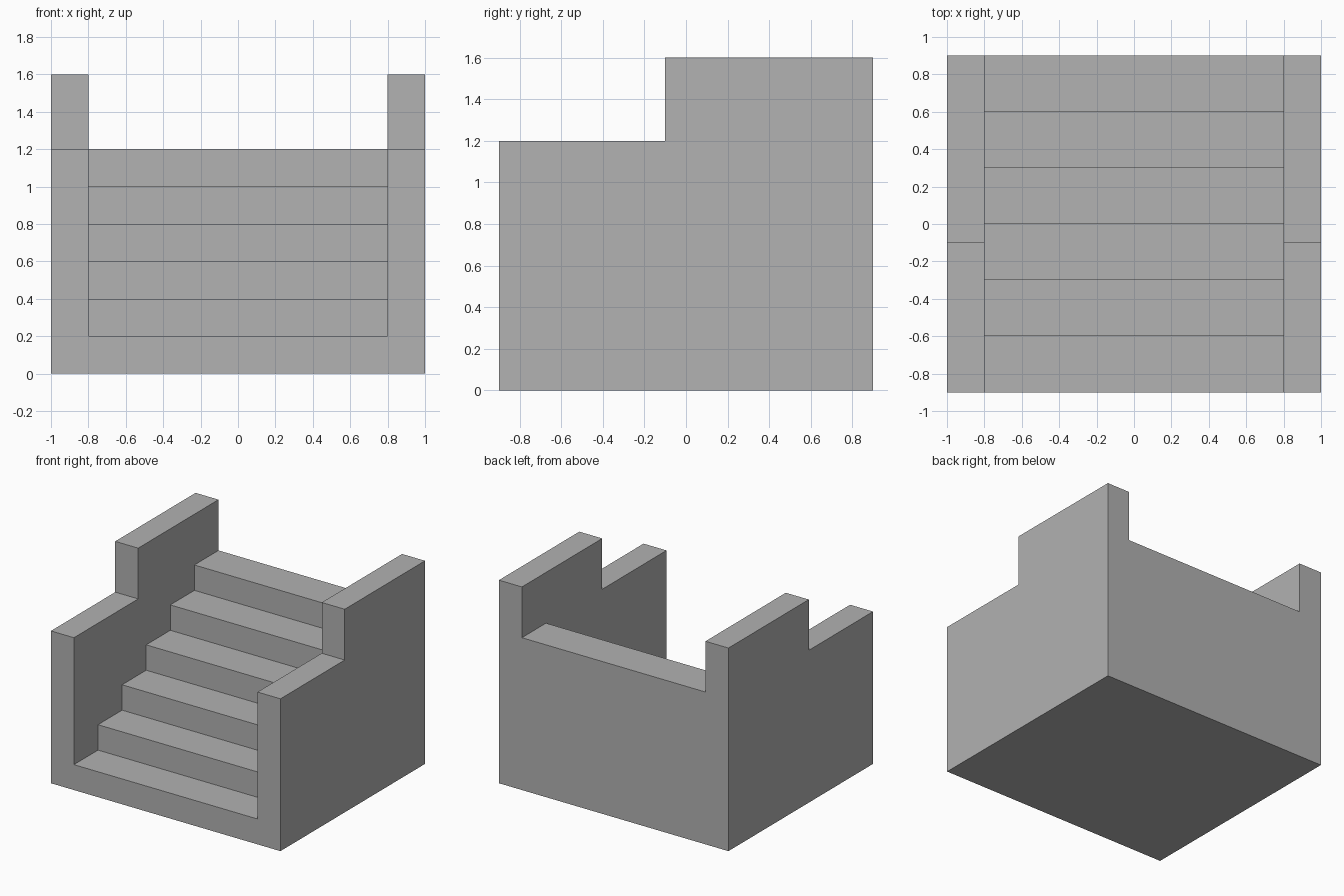
import bpy
import bmesh

if "Cube" in bpy.data.objects:
    bpy.data.objects.remove(bpy.data.objects["Cube"], do_unlink=True)

STEPS, TREAD, RISE = 6, 0.3, 0.2
FRONT, BACK = -0.9, 0.9

stone = bpy.data.materials.new("stone grey")
stone.use_nodes = True
stone.diffuse_color = (0.445, 0.445, 0.445, 1)
stone.node_tree.nodes["Principled BSDF"].inputs["Base Color"].default_value = stone.diffuse_color


def extrude_profile(name, profile, half_width):
    """Solid made by sweeping a (y, z) outline across x."""
    bm = bmesh.new()
    face = bm.faces.new([bm.verts.new((-half_width, y, z)) for y, z in profile])
    swept = bmesh.ops.extrude_face_region(bm, geom=[face])["geom"]
    verts = [v for v in swept if isinstance(v, bmesh.types.BMVert)]
    bmesh.ops.translate(bm, verts=verts, vec=(2 * half_width, 0, 0))
    bmesh.ops.recalc_face_normals(bm, faces=bm.faces)
    mesh = bpy.data.meshes.new(name)
    bm.to_mesh(mesh)
    bm.free()
    mesh.materials.append(stone)
    obj = bpy.data.objects.new(name, mesh)
    bpy.context.collection.objects.link(obj)
    return obj


# Full-width block with the stepped side wall outline
staircase = extrude_profile("staircase", [
    (FRONT, 0), (BACK, 0), (BACK, 1.6), (-0.1, 1.6), (-0.1, 1.2), (FRONT, 1.2)], 1.0)

# Stairwell: the space above the treads, open to front, back and top
well = [(FRONT - TREAD, RISE)]
for i in range(1, STEPS):
    y = FRONT + i * TREAD
    well += [(y, i * RISE), (y, (i + 1) * RISE)]
well += [(BACK + TREAD, STEPS * RISE), (BACK + TREAD, 2), (FRONT - TREAD, 2)]
cutter = extrude_profile("stairwell_cutter", well, 0.8)
cutter.hide_render = True

# Carve the stairs between the walls, then discard the cutter
cut = staircase.modifiers.new("stairwell", 'BOOLEAN')
cut.operation = 'DIFFERENCE'
cut.solver = 'EXACT'
cut.object = cutter
depsgraph = bpy.context.evaluated_depsgraph_get()
carved = bpy.data.meshes.new_from_object(staircase.evaluated_get(depsgraph))
staircase.modifiers.clear()
staircase.data = carved
carved.name = "staircase"
bpy.data.objects.remove(cutter, do_unlink=True)
